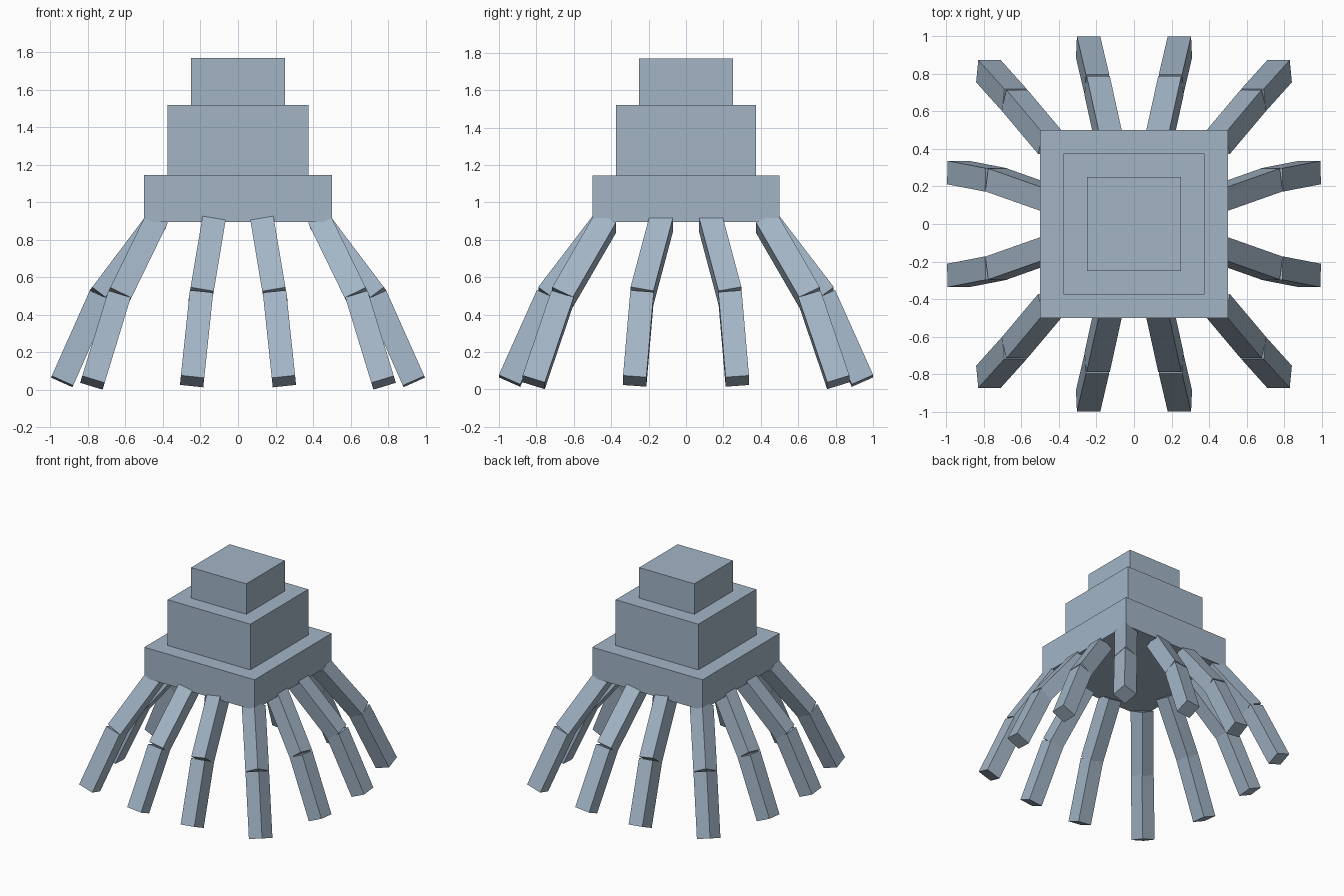
import bpy, bmesh, math
from mathutils import Matrix, Vector, Euler

cube = bpy.data.objects.get("Cube")
if cube:
    bpy.data.objects.remove(cube, do_unlink=True)

# Single blue-grey material
COLOR = (0.366, 0.462, 0.565, 1.0)
mat = bpy.data.materials.new("blue_grey")
mat.use_nodes = True
mat.diffuse_color = COLOR
bsdf = next(n for n in mat.node_tree.nodes if n.type == 'BSDF_PRINCIPLED')
bsdf.inputs["Base Color"].default_value = COLOR


def box(name, size, center, matrix=Matrix.Identity(4)):
    """Box of the given size, offset by center and then placed by matrix."""
    mesh = bpy.data.meshes.new(name)
    bm = bmesh.new()
    bmesh.ops.create_cube(bm, size=1.0,
                          matrix=Matrix.Translation(center) @ Matrix.Diagonal((*size, 1.0)))
    bm.to_mesh(mesh)
    bm.free()
    mesh.materials.append(mat)
    obj = bpy.data.objects.new(name, mesh)
    obj.matrix_world = matrix
    bpy.context.collection.objects.link(obj)
    return obj


# Stepped body: name, width, bottom, top
for name, width, z0, z1 in (("body_base", 1.0, 0.895, 1.145),
                            ("body_middle", 0.75, 1.145, 1.52),
                            ("body_top", 0.5, 1.52, 1.77)):
    box(name, (width, width, z1 - z0), (0, 0, (z0 + z1) / 2))

# Legs: each has an upper and a lower bar meeting at the knee centre
THICK, LENGTH = 0.125, 0.5


def leg(name, knee, upper, lower, sx, sy):
    """Angles are (outward in y, outward in x) in degrees."""
    place = Matrix.Translation(Vector((knee[0] * sx, knee[1] * sy, knee[2])))
    for part, (ty, tx), side in (("upper", upper, 1), ("lower", lower, -1)):
        turn = Euler((math.radians(ty) * sy, -math.radians(tx) * sx, 0), 'XYZ')
        box(f"{name}_leg_{part}", (THICK, THICK, LENGTH),
            (0, 0, side * LENGTH / 2), place @ turn.to_matrix().to_4x4())


# Kind, knee position, upper angles, lower angles
LEGS = (("inner", (0.197, 0.740, 0.50), (37, 9.5), (24, 6)),
        ("side", (0.735, 0.235, 0.50), (12, 37), (4.5, 24)),
        ("corner", (0.637, 0.660, 0.493), (27.5, 26), (18, 17)))

for sx, lr in ((1, "left"), (-1, "right")):
    for sy, fb in ((-1, "front"), (1, "back")):
        for kind, knee, upper, lower in LEGS:
            leg(f"{fb}_{lr}_{kind}", knee, upper, lower, sx, sy)
